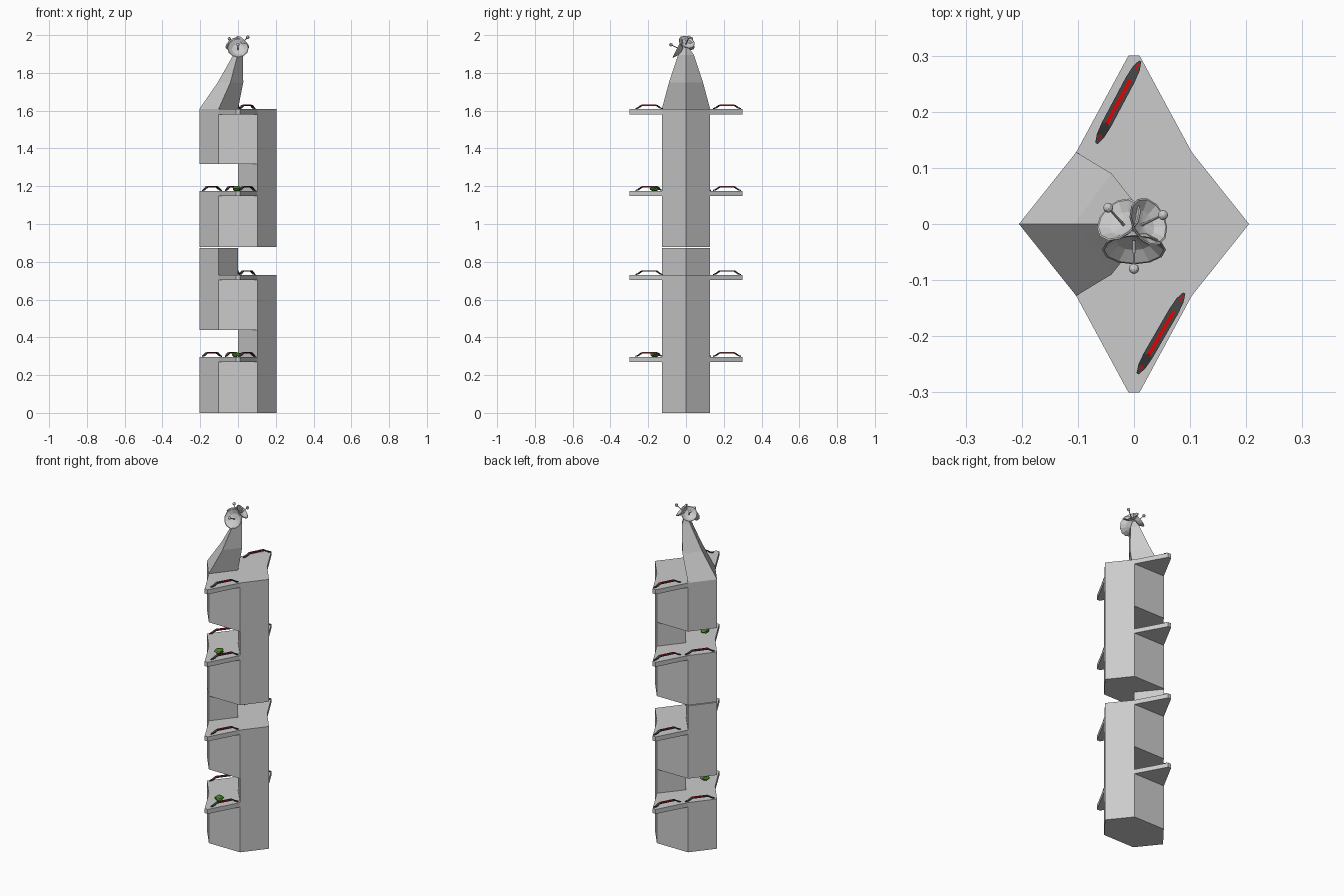
import bpy, bmesh, math, random
from mathutils import Vector, Matrix

if "Cube" in bpy.data.objects:
    bpy.data.objects.remove(bpy.data.objects["Cube"])

random.seed(3)


def material(name, rgb):
    m = bpy.data.materials.new(name)
    m.diffuse_color = (*rgb, 1)
    m.use_nodes = True
    m.node_tree.nodes["Principled BSDF"].inputs["Base Color"].default_value = m.diffuse_color
    return m


DARK = material("dark_trim", (0.06, 0.06, 0.06))
RED = material("red_light", (0.8, 0.0, 0.0))
GREEN = material("leaf_green", (0.06, 0.22, 0.02))


def finish(name, bm, mat=None):
    bmesh.ops.recalc_face_normals(bm, faces=bm.faces)
    me = bpy.data.meshes.new(name)
    bm.to_mesh(me)
    bm.free()
    ob = bpy.data.objects.new(name, me)
    bpy.context.collection.objects.link(ob)
    if mat:
        me.materials.append(mat)
    return ob


def loft(name, rings, mat=None):
    """Skin a list of equal-length point rings, capped at both ends."""
    bm = bmesh.new()
    vs = [[bm.verts.new(p) for p in r] for r in rings]
    n = len(vs[0])
    for a, b in zip(vs, vs[1:]):
        for i in range(n):
            j = (i + 1) % n
            bm.faces.new((a[i], a[j], b[j], b[i]))
    bm.faces.new(vs[0])
    bm.faces.new(vs[-1])
    return finish(name, bm, mat)


def prism(name, outline, z0, z1):
    return loft(name, [[(x, y, z) for x, y in outline] for z in (z0, z1)])


# Plan shapes
W, M, D, TIP = 0.205, 0.103, 0.128, 0.30
right = [(0, 0), (M, -D), (W, 0), (M, D)]
left = [(-x, y) for x, y in right]


def floor_slab(z0, z1):
    """Front and back infill between the columns, with overhanging balconies."""
    for s, side in ((-1, "front"), (1, "back")):
        prism(side + "_infill", [(-M, s * D), (M, s * D), (0, 0)], z0, z1)
        prism(side + "_balcony", [(-M, s * D), (M, s * D), (0.01, s * TIP), (-0.01, s * TIP)],
              z1 - 0.027, z1)


def railing(x, y, z, angle):
    """Bent dark strip with a red light line along its top."""
    path = [(-0.083, 0, 0.25), (-0.068, 0.004, 0.8), (-0.045, 0.018, 1),
            (0.045, 0.018, 1), (0.068, 0.004, 0.8), (0.083, 0, 0.25)]
    for name, half, lo, hi, k, mat in (("railing", 0.009, 0, 0.005, 1, DARK),
                                       ("railing_light", 0.003, 0.003, 0.007, 0.93, RED)):
        rings = [[(u * k, w * half * t, h + dz) for w, dz in
                  ((-1, lo), (1, lo), (1, hi), (-1, hi))] for u, h, t in path]
        ob = loft(name, rings, mat)
        ob.location = (x, y, z)
        ob.rotation_euler.z = math.radians(angle)


def shrub(x, y, z):
    bm = bmesh.new()
    bmesh.ops.create_icosphere(bm, subdivisions=2, radius=1)
    for v in bm.verts:
        v.co *= random.uniform(0.75, 1.1)
        v.co = Vector((v.co.x * 0.025, v.co.y * 0.027, v.co.z * 0.014))
    finish("shrub", bm, GREEN).location = (x, y, z + 0.012)


# Two identical tower modules stacked
STEP = 0.878
L1, L2, L3 = 0.297, 0.44, 0.73
for k in range(2):
    b = k * STEP
    prism("right_column", right, b, b + L3)
    prism("left_column_low", left, b, b + L1)
    prism("left_column_high", left, b + L2, b + (STEP - 0.004 if k == 0 else L3))
    floor_slab(b, b + L1)
    floor_slab(b + L2, b + L3)
    for z in (b + L1, b + L3):
        railing(0.048, -0.195, z, 60)
        railing(-0.028, 0.217, z, 62)
    railing(-0.138, 0.066, b + L1, 52)
    shrub(-0.008, -0.165, b + L1)

# Tapering mast leaning towards the centre
top = STEP + L3
loft("mast", [[(-W, 0, top), (-M, -D, top), (0, 0, top), (-M, D, top)],
              [(-0.107, 0, 1.75), (-0.04, -0.09, 1.75), (0.028, 0, 1.75), (-0.04, 0.09, 1.75)],
              [(-0.025, 0, 1.895), (-0.002, -0.042, 1.895), (0.025, 0, 1.895),
               (-0.002, 0.042, 1.895)],
              [(-0.01, 0, 1.94), (0, -0.01, 1.94), (0.01, 0, 1.94), (0, 0.01, 1.94)]])


def dish(centre, azimuth, elevation, r):
    """Revolved bowl plus feed rod and ball, opening along its local z axis."""
    a, e = math.radians(azimuth), math.radians(elevation)
    axis = Vector((math.cos(a) * math.cos(e), math.sin(a) * math.cos(e), math.sin(e)))
    mat = Matrix.Translation(centre) @ axis.to_track_quat('Z', 'Y').to_matrix().to_4x4()
    prof = [(0.15, -0.5), (0.6, -0.36), (0.97, -0.06), (1, 0), (0.93, 0), (0.55, -0.27), (0.1, -0.38)]
    n = 12
    rings = [[(r * p * math.cos(i * math.tau / n), r * p * math.sin(i * math.tau / n), r * h)
              for i in range(n)] for p, h in prof]
    loft("dish", rings).matrix_world = mat
    bm = bmesh.new()
    bmesh.ops.create_cone(bm, cap_ends=True, segments=6, radius1=0.003, radius2=0.002,
                          depth=0.055, matrix=Matrix.Translation((0, 0, 0.01)))
    bmesh.ops.create_uvsphere(bm, u_segments=10, v_segments=6, radius=0.009,
                              matrix=Matrix.Translation((0, 0, 0.038)))
    finish("dish_feed", bm).matrix_world = mat


# Cluster of three dishes
dish((0, -0.046, 1.932), -90, 27, 0.057)
dish((-0.027, 0.008, 1.955), 132, 42, 0.045)
dish((0.026, 0.004, 1.963), 25, 42, 0.045)
